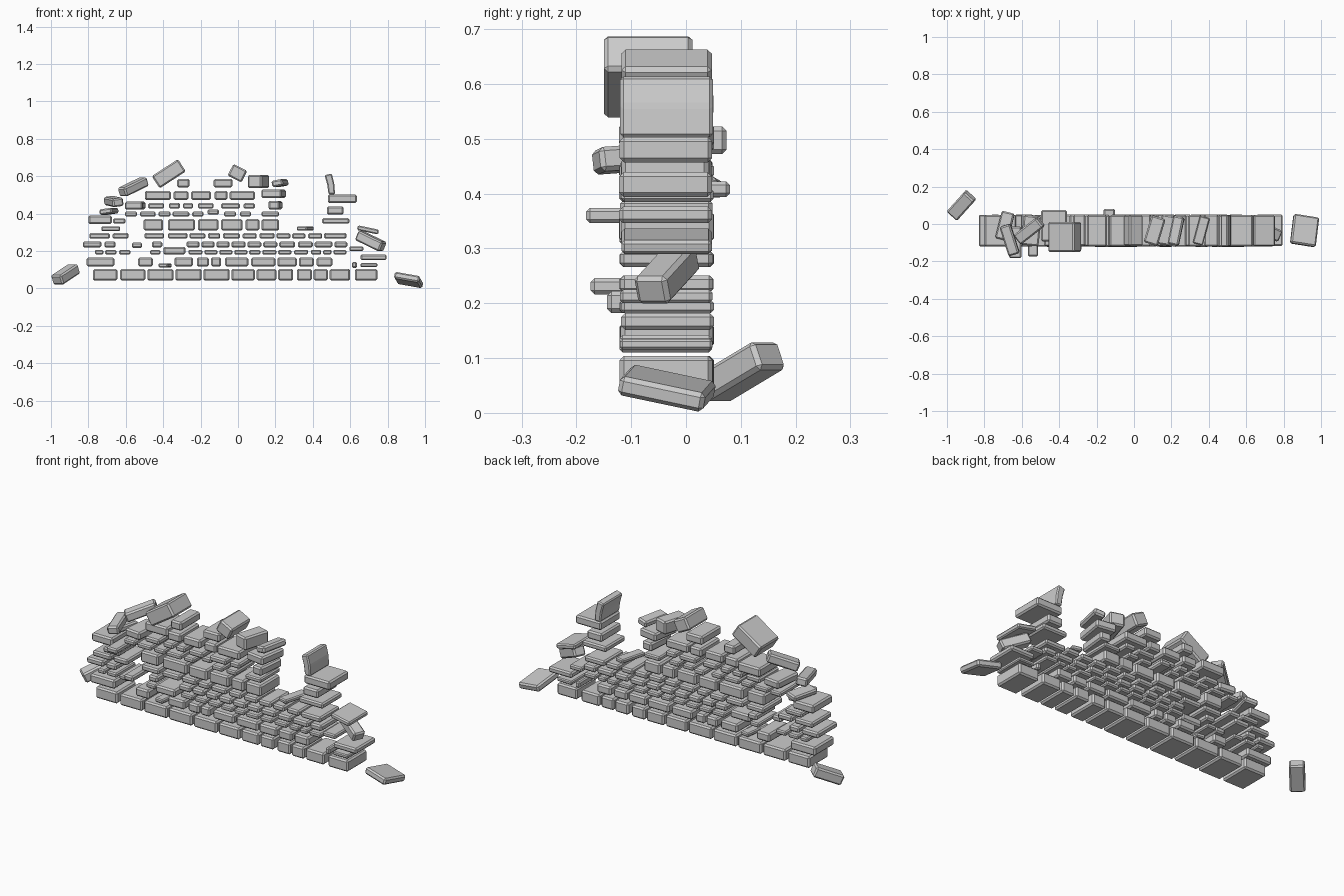
import bpy, bmesh, math, random
from mathutils import Matrix, Euler

random.seed(4)
Y0, Y1 = -0.12, 0.049          # front and back face of the wall


def finish(bm, name, bevel):
    bmesh.ops.bevel(bm, geom=bm.edges[:], offset=bevel, segments=1,
                    affect='EDGES', profile=0.5)
    me = bpy.data.meshes.new(name)
    bm.to_mesh(me)
    bm.free()
    ob = bpy.data.objects.new(name, me)
    bpy.context.collection.objects.link(ob)
    return ob


def stone(name, loc, size, rot=(0, 0, 0)):
    """Chamfered block, rotation in degrees."""
    bm = bmesh.new()
    bmesh.ops.create_cube(bm, size=1, matrix=Matrix.Diagonal((*size, 1)))
    ob = finish(bm, name, min(0.008, min(size) * 0.24))
    ob.location = loc
    ob.rotation_euler = Euler([math.radians(a) for a in rot])
    return ob


def course(name, z0, z1, spans):
    """Row of stones; spans are left/right pairs in hundredths."""
    for i in range(0, len(spans), 2):
        a, b = spans[i] / 100, spans[i + 1] / 100
        j = random.uniform(-0.002, 0.002)
        stone(f"{name}_stone", ((a + b) / 2, (Y0 + Y1) / 2 + j, (z0 + z1) / 2),
              (b - a, Y1 - Y0, z1 - z0))


# regular courses, bottom to top
course("base_course", .042, .104, [-77.5, -64.5, -63, -49.5, -48.5, -34.5, -33.5, -19.5, -18.5, -4.5, -3.5, 9,
                                   10, 20.5, 21.5, 29.5, 31.5, 39.5, 40.5, 48, 49, 60, 62.5, 74.5])
course("course_2", .118, .165, [-81, -66, -53.5, -45.5, -34, -24, -22, -15.5, -14.5, -9, -7, 5.5,
                                7, 20, 21, 31.5, 32.5, 40.5, 42, 50.5])
course("course_3", .182, .206, [-76.5, -72, -71, -65, -63.5, -57.5, -47, -41.5, -26.5, -19, -18, -11, -10, -3,
                                -2, 5, 6, 12, 13, 20.5, 21.5, 28.5, 30, 37.5, 39, 44.5, 45.5, 50, 51, 58])
course("course_4", .219, .251, [-83, -73, -71.5, -65.5, -46, -40.5, -27.5, -20.5, -19.5, -12.5,
                                -11.5, -4.5, -3.5, 4, 5, 12.5, 13.5, 21, 22, 30.5, 32, 40, 41, 50.5, 51.5, 58.5])
course("course_5", .266, .296, [-79.5, -68.5, -67, -58.5, -50, -39.5, -37.5, -27, -26, -17.5, -16, -9.5, -8, 1,
                                2.5, 10, 11.5, 19.5, 20.5, 28, 29, 36, 37.5, 45, 46, 58])
course("course_6", .31, .37, [-50.5, -40, -37.5, -23, -21.5, -10.5, -9, 2.5, 4, 11.5, 12.5, 22])
course("course_7", .385, .41, [-60.5, -54, -52.5, -44, -42.5, -36, -35, -26, -24.5, -18.5,
                               -7.5, -1, 1, 7, 12.5, 22])
course("course_8", .427, .456, [-48, -39.5, -37, -31, -29.5, -24, -21.5, -13, -9, 1, 3, 9])
course("course_9", .474, .52, [-34.5, -26.5, -25, -14.5, -12.5, -5.5, -4.5, 9])
course("course_10", .54, .586, [-32.5, -26, -13, -3])

# separate level stones at the wall ends
course("left_end", .306, .332, [-73, -63])
course("left_end", .345, .39, [-80, -67.5])
course("right_end", .11, .142, [61, 63.5])
course("right_end", .115, .135, [65.5, 74.5])
course("right_end", .151, .182, [65.5, 79.5])
course("right_end", .2, .225, [59.5, 67])
course("right_pier", .346, .376, [45, 59.5])
course("right_pier", .394, .439, [47.5, 56.5])
course("right_pier", .457, .503, [48, 63.5])

# stones pushed out of the front or back face
stone("protruding_stone", (-.54, -.09, .231), (.055, .168, .03))
stone("protruding_stone", (-.34, -.06, .202), (.118, .168, .04))
stone("protruding_stone", (-.635, -.098, .36), (.065, .168, .028))
stone("protruding_stone", (-.428, -.01, .497), (.137, .168, .05))
stone("protruding_stone", (-.132, -.004, .408), (.06, .168, .028))

# skewed stones
Y = (Y0 + Y1) / 2
stone("skewed_stone", (-.39, Y, .123), (.05, .155, .022), (0, 0, -8))
stone("skewed_stone", (-.55, Y, .443), (.095, .16, .042), (0, 0, -6))
stone("skewed_stone", (-.69, -.01, .412), (.07, .15, .03), (0, -8, -14))
stone("skewed_stone", (-.665, -.085, .465), (.06, .165, .045), (4, -8, 17))
stone("skewed_stone", (.36, Y, .32), (.055, .15, .022), (0, 0, -15))
stone("skewed_stone", (.2, Y, .445), (.06, .16, .045), (0, 0, -6))
stone("skewed_stone", (.19, Y, .507), (.11, .16, .045), (0, 0, -9))
stone("skewed_stone", (.11, Y, .571), (.078, .15, .07), (0, 0, -17))
stone("skewed_stone", (.225, Y, .563), (.06, .155, .035), (0, -10, -12))

# tumbled stones on top and at the right end
stone("tumbled_stone", (-.37, -.069, .613), (.167, .162, .078), (0, -33, 0))
stone("tumbled_stone", (-.56, -.035, .543), (.165, .065, .05), (0, -21, 38))
stone("tumbled_stone", (-.003, Y, .616), (.083, .165, .07), (0, 27, 0))
stone("tumbled_stone", (.695, Y, .313), (.115, .165, .026), (0, 12, 0))
stone("tumbled_stone", (.71, -.035, .253), (.155, .065, .055), (0, 24, -24))

# curved upright slab on the right pier
profile = [(.484, .503), (.519, .503), (.515, .56), (.501, .615), (.463, .605), (.477, .555)]
bm = bmesh.new()
face = bm.faces.new([bm.verts.new((x, Y0, z)) for x, z in profile])
ext = bmesh.ops.extrude_face_region(bm, geom=[face])
bmesh.ops.translate(bm, vec=(0, Y1 - Y0, 0),
                    verts=[g for g in ext["geom"] if isinstance(g, bmesh.types.BMVert)])
bmesh.ops.recalc_face_normals(bm, faces=bm.faces[:])
finish(bm, "upright_slab", .006)

# fallen stones on the ground
stone("fallen_stone_left", (-.922, .1, .075), (.155, .075, .055), (0, -24, 48))
stone("fallen_stone_right", (.912, -.035, .045), (.138, .16, .036), (-12, 10, -9))
